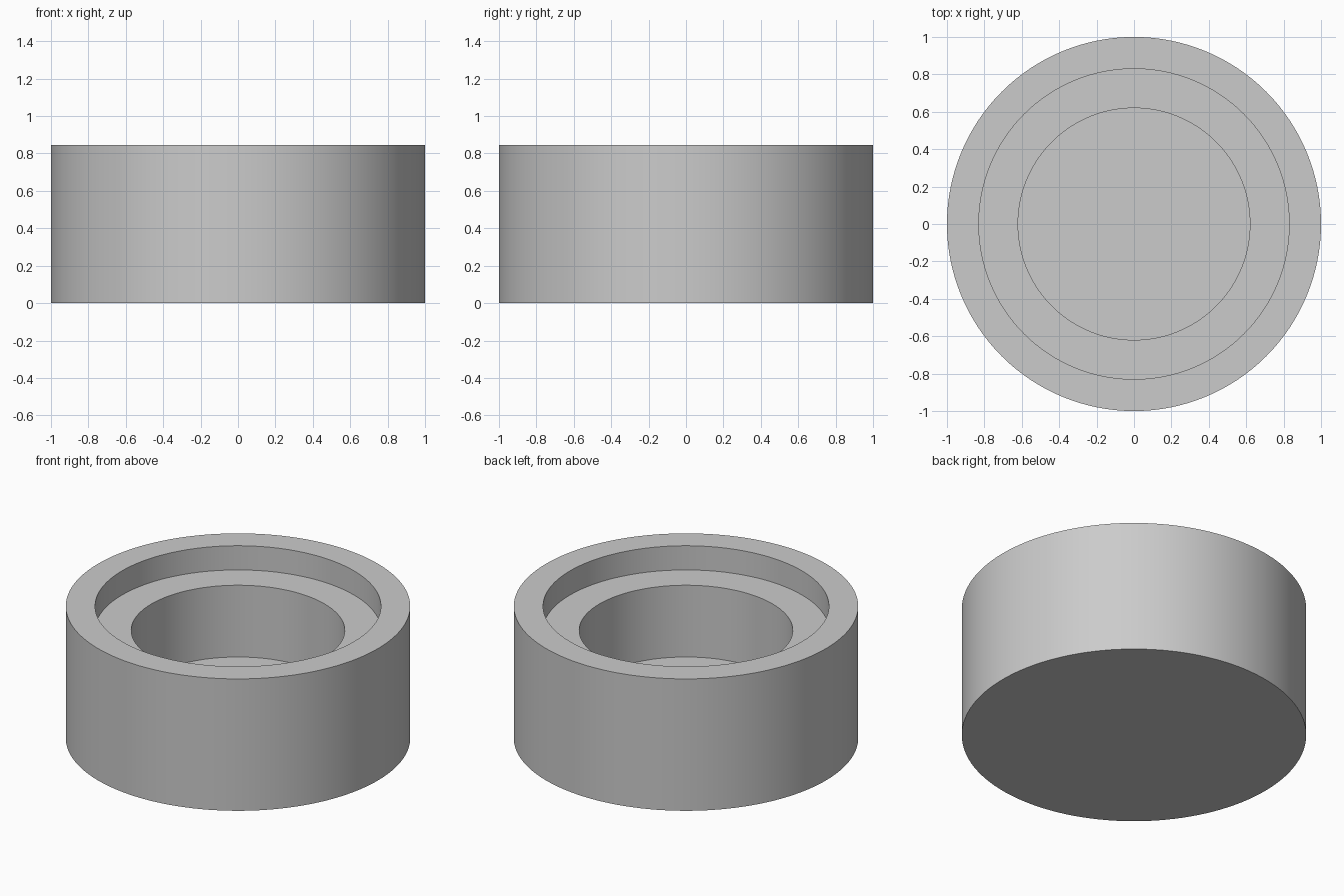
import bpy
import bmesh
from math import radians

SEGMENTS = 128

default_cube = bpy.data.objects.get("Cube")
if default_cube:
    bpy.data.objects.remove(default_cube, do_unlink=True)

# Plain grey material
grey = bpy.data.materials.new("plain_grey")
grey.use_nodes = True
colour = (0.6, 0.6, 0.6, 1)
grey.diffuse_color = colour
grey.node_tree.nodes["Principled BSDF"].inputs["Base Color"].default_value = colour

# Half section (radius, height): base, outer wall, rim, ledge, inner floor
profile = [(0, 0), (1, 0), (1, 0.845), (0.83, 0.845), (0.83, 0.69),
           (0.62, 0.69), (0.62, 0.23), (0, 0.23)]

# Turn the section around the z axis
bm = bmesh.new()
verts = [bm.verts.new((r, 0, z)) for r, z in profile]
edges = [bm.edges.new(pair) for pair in zip(verts, verts[1:])]
bmesh.ops.spin(bm, geom=verts + edges, cent=(0, 0, 0), axis=(0, 0, 1),
               angle=radians(360), steps=SEGMENTS, use_duplicate=False)
bmesh.ops.remove_doubles(bm, verts=bm.verts, dist=0.0001)
bmesh.ops.recalc_face_normals(bm, faces=bm.faces)

mesh = bpy.data.meshes.new("stepped_cup")
bm.to_mesh(mesh)
bm.free()
mesh.materials.append(grey)
cup = bpy.data.objects.new("stepped_cup", mesh)
bpy.context.collection.objects.link(cup)

# Smooth walls with sharp rims
bpy.ops.object.select_all(action="DESELECT")
cup.select_set(True)
bpy.context.view_layer.objects.active = cup
bpy.ops.object.shade_smooth_by_angle(angle=radians(30))
